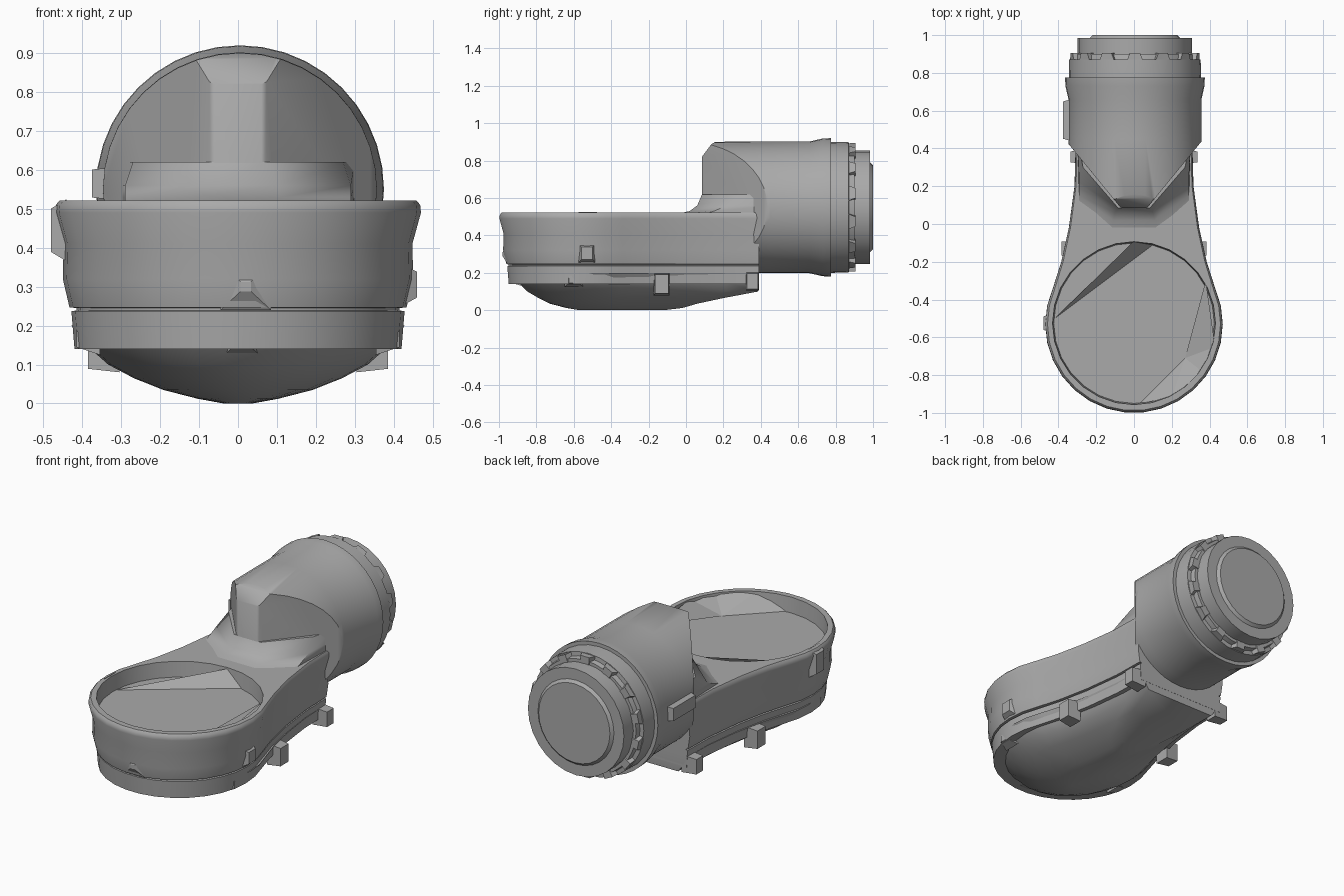
import bpy, bmesh, math
from mathutils import Vector

cube = bpy.data.objects.get("Cube")
if cube:
    bpy.data.objects.remove(cube)

GREY = (0.4, 0.4, 0.4, 1)
grey = bpy.data.materials.new("plain grey")
grey.use_nodes = True
grey.diffuse_color = GREY
grey.node_tree.nodes["Principled BSDF"].inputs["Base Color"].default_value = GREY


def add_object(name, bm, smooth=35):
    bmesh.ops.recalc_face_normals(bm, faces=bm.faces)
    mesh = bpy.data.meshes.new(name)
    bm.to_mesh(mesh)
    bm.free()
    mesh.materials.append(grey)
    obj = bpy.data.objects.new(name, mesh)
    bpy.context.collection.objects.link(obj)
    if smooth:
        smooth_object(obj, smooth)
    return obj


def smooth_object(obj, angle):
    bpy.ops.object.select_all(action="DESELECT")
    obj.select_set(True)
    bpy.context.view_layer.objects.active = obj
    bpy.ops.object.shade_smooth_by_angle(angle=math.radians(angle))


def loft(rings):
    """Skin closed rings of equal point count and cap both ends."""
    bm = bmesh.new()
    loops = [[bm.verts.new(p) for p in ring] for ring in rings]
    n = len(loops[0])
    for a, b in zip(loops, loops[1:]):
        for i in range(n):
            j = (i + 1) % n
            bm.faces.new((a[i], a[j], b[j], b[i]))
    bm.faces.new(loops[0])
    bm.faces.new(loops[-1])
    return bm


def mirrored(half):
    return half + [(-x, y) for x, y in reversed(half)]


def turned(profile, sides=32, cx=0.005, cz=0.55):
    """Revolve (y, radius) pairs about the pipe axis."""
    turn = [math.tau * i / sides for i in range(sides)]
    return loft([[(cx + r * math.cos(t), y, cz + r * math.sin(t)) for t in turn]
                 for y, r in profile])


def block(name, centre, size, yaw=0, taper=0.6):
    """Small lug, narrower on its outer (local +x) side."""
    sx, sy, sz = (s / 2 for s in size)
    rings = []
    for x, k in ((-sx, 1), (sx, taper)):
        ring = []
        for y, z in ((-sy, -sz), (sy, -sz), (sy, sz), (-sy, sz)):
            p = Vector((x, y * k, z * k))
            ring.append((centre[0] + p.x * math.cos(yaw) - p.y * math.sin(yaw),
                         centre[1] + p.x * math.sin(yaw) + p.y * math.cos(yaw),
                         centre[2] + p.z))
        rings.append(ring)
    return add_object(name, loft(rings), 0)


# Plan outline: round bowl at the front running into a narrow neck
CY, R = -0.53, 0.47
half = [(R * math.cos(a), CY + R * math.sin(a))
        for a in (math.radians(-84 + 12 * i) for i in range(10))]
half += [(0.385, -0.2), (0.345, -0.02), (0.315, 0.2), (0.31, 0.39)]
outline = mirrored(half)


def wall(z, inset):
    s = 1 - inset / R
    return [(x * s, CY + (y - CY) * s if y < CY else y, z) for x, y in outline]


# Upper body with a slightly waisted wall and a low band
body = add_object("basin_body", loft([wall(z, i) for z, i in (
    (0.14, 0.05), (0.2, 0.045), (0.237, 0.042), (0.239, 0.055), (0.245, 0.055),
    (0.247, 0.037), (0.32, 0.02), (0.41, 0.022), (0.49, 0.0), (0.51, 0.002),
    (0.522, 0.012))]), 0)

# Round recess in the top of the basin
bm = bmesh.new()
bmesh.ops.create_cone(bm, cap_ends=True, segments=28, radius1=0.425,
                      radius2=0.44, depth=0.2)
bmesh.ops.translate(bm, verts=bm.verts, vec=(0, -0.525, 0.535))
cutter = add_object("recess_cutter", bm, 0)
cutter.hide_render = True
cut = body.modifiers.new("recess", "BOOLEAN")
cut.operation = "DIFFERENCE"
cut.solver = "EXACT"
cut.object = cutter
bpy.context.view_layer.objects.active = body
bpy.ops.object.modifier_apply(modifier=cut.name)
bpy.data.objects.remove(cutter)
smooth_object(body, 35)


# Rounded underside: each level is the outline squeezed in x and y
def under(z, sx, front, rear):
    return [(x * sx, front + (y + 1) / 1.39 * (rear - front), z) for x, y in outline]


add_object("rounded_underside", loft([under(*v) for v in (
    (0.2, 0.91, -0.945, 0.39), (0.15, 0.83, -0.9, 0.39), (0.1, 0.71, -0.85, 0.385),
    (0.065, 0.57, -0.79, 0.2), (0.035, 0.41, -0.73, 0.06), (0.012, 0.22, -0.64, -0.02),
    (0.0, 0.08, -0.57, -0.12))]), 50)

# Outlet pipe, its front trimmed to a blunt wedge
bm = turned([(0.06, 0.35), (0.45, 0.352), (0.66, 0.352), (0.73, 0.368), (0.775, 0.37)], 40)
planes = [((0, 0.085, 0), (0, -1, 0)), ((0, 0.085, 0.82), (0, -1, 0.75)),
          ((0, 0.14, 0.89), (0, -0.6, 1))]
for side in (1, -1):
    planes += [((side * 0.09, 0.11, 0), (side * 0.33, -0.27, 0)),
               ((side * 0.06, 0.085, 0), (side * 0.35, -1, 0))]
for co, no in planes:
    geom = bm.verts[:] + bm.edges[:] + bm.faces[:]
    res = bmesh.ops.bisect_plane(bm, geom=geom, plane_co=co, plane_no=no, clear_outer=True)
    edges = [e for e in res["geom_cut"] if isinstance(e, bmesh.types.BMEdge)]
    bmesh.ops.holes_fill(bm, edges=edges)
add_object("outlet_pipe", bm, 40)

# Stepped coupling behind the pipe
add_object("coupling_ring", turned([(0.765, 0.35), (0.78, 0.35), (0.87, 0.348),
                                    (0.872, 0.325), (0.9, 0.32)]))
add_object("coupling_spigot", turned([(0.89, 0.303), (0.985, 0.303), (0.985, 0.24),
                                      (1.0, 0.225)], 28))

# Teeth around the coupling
bm = bmesh.new()
for i in range(14):
    a = math.tau * (i + 0.5) / 14
    rings = []
    for y, w in ((0.86, 0.13), (0.905, 0.08)):
        rings.append([(0.005 + r * math.cos(a + d), y, 0.55 + r * math.sin(a + d))
                      for r, d in ((0.3, -w), (0.345, -w), (0.345, w), (0.3, w))])
    lo, hi = [[bm.verts.new(p) for p in ring] for ring in rings]
    for k in range(4):
        m = (k + 1) % 4
        bm.faces.new((lo[k], lo[m], hi[m], hi[k]))
    bm.faces.new(lo)
    bm.faces.new(hi)
add_object("coupling_teeth", bm, 0)

# Curved shoulder between the neck top and the pipe
shoulder = [(0.515, 0.12, -0.05, 0.29, 0.1), (0.53, 0.11, 0.02, 0.29, 0.15),
            (0.56, 0.1, 0.06, 0.29, 0.22), (0.62, 0.085, 0.086, 0.27, 0.3)]
add_object("neck_shoulder", loft([
    [(x, y, z) for x, y in mirrored([(a, b), (c, d), (0.3, 0.45)])]
    for z, a, b, c, d in shoulder]), 50)

# Lugs along both sides
for side, name in ((1, "left"), (-1, "right")):
    yaw = 0 if side > 0 else math.pi
    block(name + "_mid_lug", (side * 0.345, -0.13, 0.14), (0.08, 0.085, 0.12), yaw, 0.85)
    block(name + "_rear_lug", (side * 0.29, 0.355, 0.155), (0.09, 0.07, 0.1), yaw, 0.85)
    block(name + "_low_lug", (side * 0.385, -0.6, 0.165), (0.06, 0.1, 0.08), yaw, 0.5)
block("left_wall_lug", (0.44, -0.53, 0.305), (0.04, 0.1, 0.11), 0, 0.6)
block("front_low_lug", (0.01, -0.895, 0.165), (0.07, 0.09, 0.08), -math.pi / 2, 0.5)
block("front_wall_lug", (0.02, -0.965, 0.3), (0.03, 0.13, 0.12), -math.pi / 2, 0.2)
block("right_rim_tab", (-0.46, -0.525, 0.445), (0.04, 0.1, 0.16), math.pi, 0.7)
block("pipe_side_tab", (-0.355, 0.55, 0.565), (0.04, 0.22, 0.08), math.pi, 0.9)

# Sloping facets inside the recess
bm = bmesh.new()
low, high = 0.437, 0.515
for tri in (((-0.42, -0.5, low), (0.1, -0.11, low), (0.0, -0.09, high)),
            ((0.38, -0.3, high), (0.27, -0.71, low), (0.43, -0.65, high)),
            ((0.03, -0.95, low), (0.27, -0.71, low), (0.2, -0.92, high)),
            ((0.27, -0.71, low), (0.43, -0.65, high), (0.36, -0.78, high)),
            ((0.27, -0.71, low), (0.36, -0.78, high), (0.2, -0.92, high))):
    bm.faces.new([bm.verts.new(p) for p in tri])
add_object("recess_facets", bm, 0)
